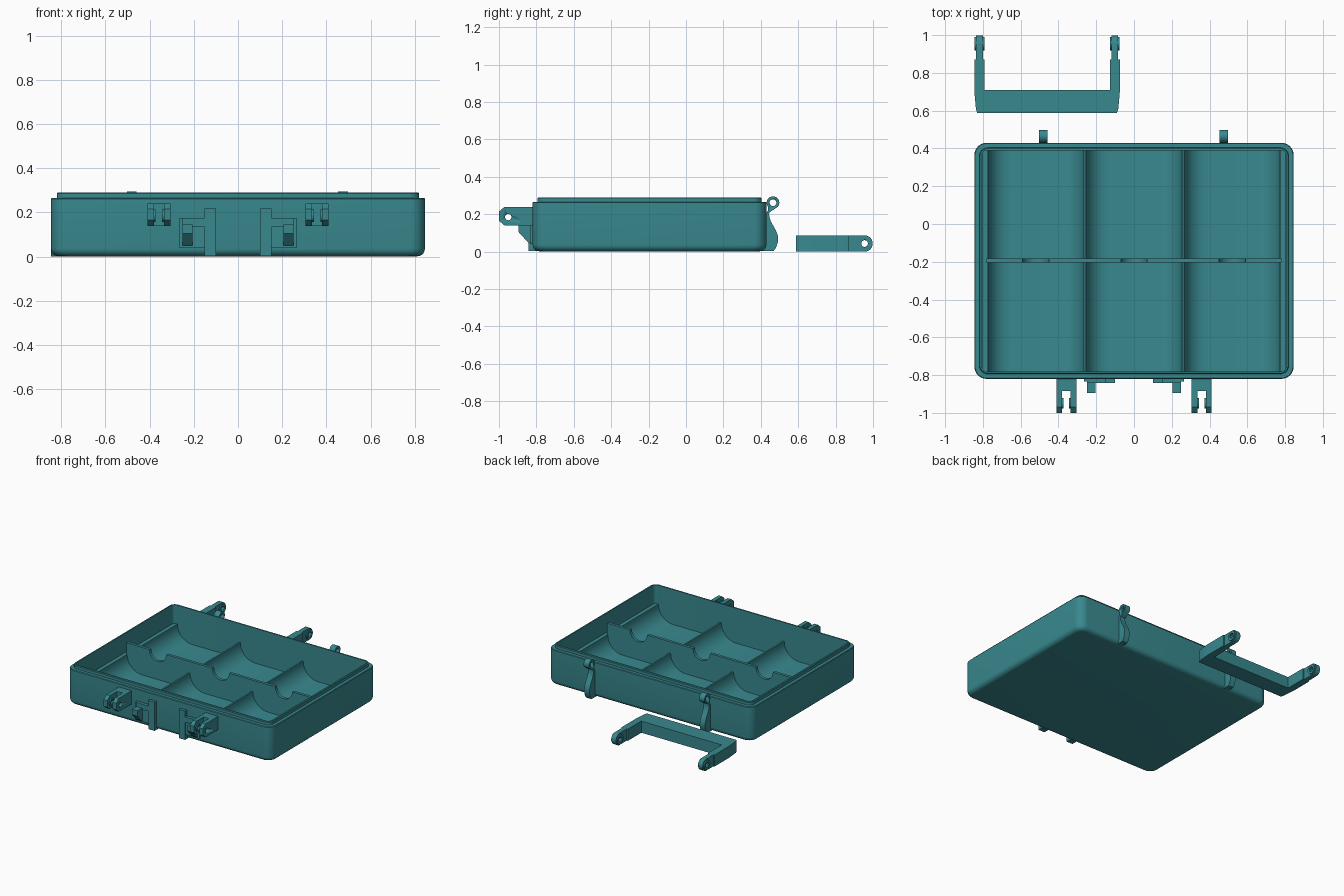
import bpy, bmesh, math

if "Cube" in bpy.data.objects:
    bpy.data.objects.remove(bpy.data.objects["Cube"])

teal = bpy.data.materials.new("teal_plastic")
teal.diffuse_color = (0.04, 0.25, 0.275, 1)
teal.use_nodes = True
teal.node_tree.nodes["Principled BSDF"].inputs["Base Color"].default_value = teal.diffuse_color
YC = -0.195  # centre of the box in y


def finish(name, bm, smooth=True):
    bmesh.ops.recalc_face_normals(bm, faces=bm.faces)
    me = bpy.data.meshes.new(name)
    bm.to_mesh(me)
    bm.free()
    me.materials.append(teal)
    ob = bpy.data.objects.new(name, me)
    bpy.context.collection.objects.link(ob)
    if smooth:
        bpy.ops.object.select_all(action='DESELECT')
        ob.select_set(True)
        bpy.context.view_layer.objects.active = ob
        bpy.ops.object.shade_smooth_by_angle(angle=math.radians(32))
    return ob


def prism(name, pts, axis, a, b):
    """Extrude a profile: (y, z) along x, (x, z) along y or (x, y) along z."""
    def place(p, t):
        return {'x': (t, p[0], p[1]), 'y': (p[0], t, p[1]), 'z': (p[0], p[1], t)}[axis]
    bm = bmesh.new()
    lo = [bm.verts.new(place(p, a)) for p in pts]
    hi = [bm.verts.new(place(p, b)) for p in pts]
    bm.faces.new(lo)
    bm.faces.new(hi)
    n = len(pts)
    for i in range(n):
        j = (i + 1) % n
        bm.faces.new((lo[i], lo[j], hi[j], hi[i]))
    return finish(name, bm)


def block(name, x0, x1, y0, y1, z0, z1):
    return prism(name, [(x0, y0), (x1, y0), (x1, y1), (x0, y1)], 'z', z0, z1)


def arc(cx, cy, rx, ry, a0, a1, n):
    out = []
    for i in range(n + 1):
        a = math.radians(a0 + (a1 - a0) * i / n)
        out.append((cx + rx * math.cos(a), cy + ry * math.sin(a)))
    return out


def pin_hole(ob, y, z, r):
    """Drill a round hole along x."""
    x = sum(v.co.x for v in ob.data.vertices) / len(ob.data.vertices)
    cutter = prism("cutter", arc(y, z, r, r, 0, 345, 23), 'x', x - 0.2, x + 0.2)
    cutter.hide_render = True
    mod = ob.modifiers.new("hole", 'BOOLEAN')
    mod.operation, mod.object, mod.solver = 'DIFFERENCE', cutter, 'EXACT'
    bpy.context.view_layer.objects.active = ob
    bpy.ops.object.modifier_apply(modifier=mod.name)
    bpy.data.objects.remove(cutter)


# Box shell: rounded rectangles lofted from the base, over the lip, to the inner floor
def ring(hx, hy, r):
    pts = []
    for sx, sy, a in ((1, 1, 0), (-1, 1, 90), (-1, -1, 180), (1, -1, 270)):
        pts += arc(sx * (hx - r), YC + sy * (hy - r), r, r, a, a + 90, 8)
    return pts


levels = []
for i in range(6):
    a = math.radians(18 * i)
    inset = 0.035 * (1 - math.sin(a))
    levels.append((inset, 0.065 - inset * 0.6, 0.002 + 0.035 * (1 - math.cos(a))))
levels += [(0, 0.065, 0.262), (0.004, 0.061, 0.266), (0.026, 0.045, 0.266),
           (0.026, 0.045, 0.286), (0.030, 0.041, 0.291), (0.040, 0.025, 0.291),
           (0.040, 0.025, 0.025)]
bm = bmesh.new()
loops = [[bm.verts.new((x, y, z)) for x, y in ring(0.845 - d, 0.625 - d, r)] for d, r, z in levels]
bm.faces.new(loops[0])
bm.faces.new(loops[-1])
for l0, l1 in zip(loops, loops[1:]):
    for i in range(len(l0)):
        j = (i + 1) % len(l0)
        bm.faces.new((l0[i], l0[j], l1[j], l1[i]))
finish("box_shell", bm)

# Tray with three rounded troughs
R, FLOOR, RIDGE = 0.12, 0.03, 0.15
profile = [(-0.803, 0.015), (0.803, 0.015), (0.803, RIDGE)]
for c in (0.52, 0, -0.52):
    h = 0.254
    profile += arc(c + h - R, FLOOR + R, R, R, 0, -90, 9)
    profile += arc(c - h + R, FLOOR + R, R, R, 270, 180, 9)
profile.append((-0.803, RIDGE))
prism("trough_tray", profile, 'y', -0.782, 0.392)

# Cross divider with finger notches
top = 0.235
profile = [(-0.78, 0.02), (0.78, 0.02), (0.78, top)]
for c in (0.52, 0, -0.52):
    profile += arc(c, top, 0.07, 0.07, 0, -180, 14)
profile.append((-0.78, top))
prism("cross_divider", profile, 'y', -0.203, -0.182)

for s, side in ((-1, "left"), (1, "right")):
    # Forked lug on the front
    lug = [(-0.81, 0.24), (-0.97, 0.24), (-1, 0.215), (-1, 0.165), (-0.97, 0.14), (-0.81, 0.14)]
    block(side + "_lug_base", *sorted((s * 0.305, s * 0.41)), -0.885, -0.81, 0.14, 0.24)
    for k, (x0, x1) in enumerate(((0.305, 0.335), (0.38, 0.41))):
        prong = prism(f"{side}_lug_prong_{k + 1}", lug, 'x', s * x0, s * x1)
        pin_hole(prong, -0.95, 0.185, 0.017)
        # Small boss facing the other prong
        bx = (0.335, 0.343) if k == 0 else (0.372, 0.38)
        boss = prism(f"{side}_lug_boss_{k + 1}", arc(-0.95, 0.185, 0.028, 0.028, 0, 345, 23),
                     'x', s * bx[0], s * bx[1])
        pin_hole(boss, -0.95, 0.185, 0.017)

    # Front catch: upright bar, plate and wedge hook
    block(side + "_catch_bar", *sorted((s * 0.10, s * 0.152)), -0.842, -0.80, 0.003, 0.217)
    block(side + "_catch_plate", *sorted((s * 0.15, s * 0.265)), -0.834, -0.81, 0.04, 0.175)
    prism(side + "_catch_hook", [(-0.81, 0.145), (-0.895, 0.145), (-0.895, 0.105),
                                 (-0.845, 0.05), (-0.81, 0.05)], 'x', s * 0.205, s * 0.25)
    block(side + "_catch_step", *sorted((s * 0.15, s * 0.25)), -0.842, -0.81, 0.135, 0.175)

    # Rear hinge arm with an eye on top
    x = -0.48 if s < 0 else 0.475
    arm = [(0.41, 0.003), (0.468, 0.003)]
    for i in range(13):  # smooth bulge up to the waist
        t = i / 12
        arm.append((0.476 + 0.02 * math.cos((t - 0.28) * 2 * math.pi / 1.3) - 0.012 * t,
                    0.02 + 0.19 * t))
    arm += arc(0.465, 0.262, 0.034, 0.034, -40, 215, 18)
    arm += [(0.438, 0.22), (0.41, 0.17)]
    hinge = prism(side + "_hinge_arm", arm, 'x', x - 0.022, x + 0.022)
    pin_hole(hinge, 0.465, 0.262, 0.018)

# Loose handle: crossbar with two arms
outline = [(-0.83, 0.588), (-0.09, 0.588), (-0.083, 0.61), (-0.075, 0.70), (-0.075, 0.87),
           (-0.128, 0.87), (-0.128, 0.71), (-0.792, 0.71), (-0.792, 0.87),
           (-0.845, 0.87), (-0.845, 0.70), (-0.837, 0.61)]
prism("handle_bar", outline, 'z', 0, 0.087)

# Handle knuckles: thin tongue and round boss at each arm end
for x, side in ((-0.8185, "left"), (-0.1015, "right")):
    tongue = [(0.86, 0.0)] + arc(0.955, 0.0435, 0.0435, 0.0435, -90, 90, 14) + [(0.86, 0.087)]
    ob = prism(side + "_handle_tongue", tongue, 'x', x - 0.018, x + 0.018)
    pin_hole(ob, 0.955, 0.0435, 0.018)
    for d in (-1, 1):
        boss = prism(f"{side}_handle_boss_{'outer' if d * (x + 0.46) > 0 else 'inner'}",
                     arc(0.955, 0.0435, 0.036, 0.036, 0, 345, 23), 'x',
                     x + d * 0.018, x + d * 0.026)
        pin_hole(boss, 0.955, 0.0435, 0.018)
